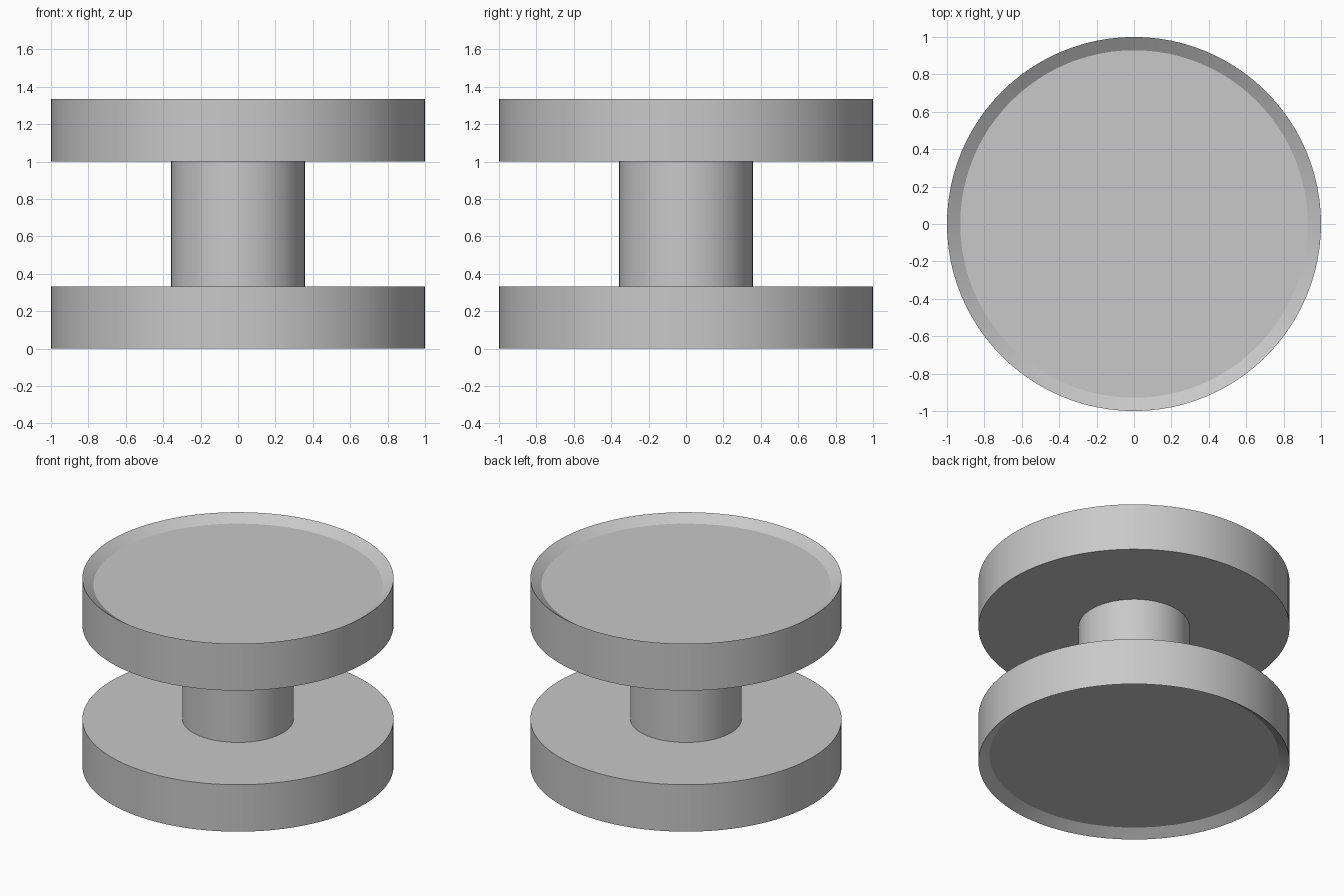
import bpy
import bmesh
import math
from mathutils import Matrix

cube = bpy.data.objects.get("Cube")
if cube:
    bpy.data.objects.remove(cube, do_unlink=True)

# Main dimensions
RADIUS = 1.0
DISH_RADIUS = 0.929
DISH_DEPTH = 0.048
SHAFT_RADIUS = 0.357
DISC_HEIGHT = 0.333
HEIGHT = 1.333
SEGMENTS = 96

grey = bpy.data.materials.new("plain grey")
grey.use_nodes = True
colour = (0.58, 0.58, 0.58, 1)
grey.diffuse_color = colour
grey.node_tree.nodes["Principled BSDF"].inputs["Base Color"].default_value = colour


def lathe(name, profile, mirror_height=None):
    """Spin an (r, z) profile about the z axis, optionally flipped top to bottom."""
    bm = bmesh.new()
    verts = [bm.verts.new((r, 0, z)) for r, z in profile]
    edges = [bm.edges.new(pair) for pair in zip(verts, verts[1:])]
    bmesh.ops.spin(bm, geom=verts + edges, cent=(0, 0, 0), axis=(0, 0, 1),
                   angle=math.tau, steps=SEGMENTS, use_merge=False)
    bmesh.ops.remove_doubles(bm, verts=bm.verts, dist=0.0001)
    # Close the dished face with a single flat floor
    floor = [e for e in bm.edges if e.is_boundary
             and all(abs(v.co.xy.length - DISH_RADIUS) < 0.001 for v in e.verts)]
    if floor:
        bmesh.ops.contextual_create(bm, geom=floor)
    if mirror_height is not None:
        flip = Matrix.Translation((0, 0, mirror_height)) @ Matrix.Scale(-1, 4, (0, 0, 1))
        bmesh.ops.transform(bm, matrix=flip, verts=bm.verts)
    bmesh.ops.recalc_face_normals(bm, faces=bm.faces)
    # An open tube or disc must face away from the axis
    wall = max(bm.faces, key=lambda f: f.calc_center_median().xy.length)
    if wall.normal.xy.dot(wall.calc_center_median().xy) < 0:
        bmesh.ops.reverse_faces(bm, faces=bm.faces)
    mesh = bpy.data.meshes.new(name)
    bm.to_mesh(mesh)
    bm.free()
    mesh.materials.append(grey)
    obj = bpy.data.objects.new(name, mesh)
    bpy.context.collection.objects.link(obj)
    bpy.ops.object.select_all(action="DESELECT")
    obj.select_set(True)
    bpy.context.view_layer.objects.active = obj
    bpy.ops.object.shade_smooth_by_angle(angle=math.radians(25))
    return obj


# Flange: dished outer face, straight wall, flat inner face up to the shaft
flange = [(DISH_RADIUS, DISH_DEPTH), (RADIUS, 0),
          (RADIUS, DISC_HEIGHT), (SHAFT_RADIUS, DISC_HEIGHT)]
lathe("lower_flange", flange)
lathe("upper_flange", flange, mirror_height=HEIGHT)

# Shaft between the flanges
lathe("shaft", [(SHAFT_RADIUS, DISC_HEIGHT), (SHAFT_RADIUS, HEIGHT - DISC_HEIGHT)])
